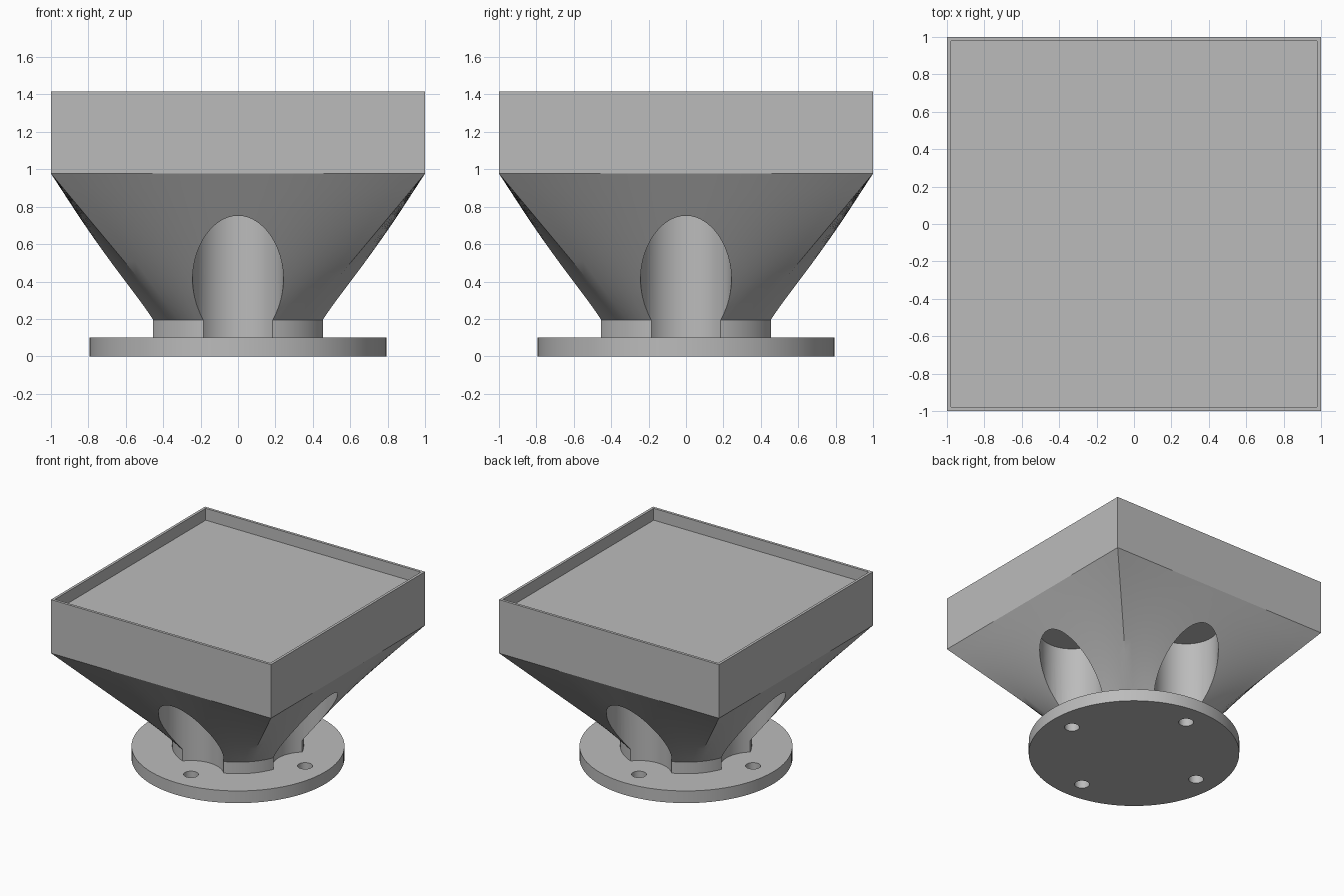
import bpy
import bmesh
from math import cos, sin, pi
from mathutils import Matrix, Vector

cube = bpy.data.objects.get("Cube")
if cube:
    bpy.data.objects.remove(cube, do_unlink=True)

grey = bpy.data.materials.new("plain grey")
grey.use_nodes = True
grey.diffuse_color = (0.5, 0.5, 0.5, 1)
grey.node_tree.nodes["Principled BSDF"].inputs["Base Color"].default_value = (0.5, 0.5, 0.5, 1)

BASE_TOP = 0.1
HUB_TOP = 0.195
HUB_R = 0.49
TRAY_BOTTOM = 0.977
TRAY_TOP = 1.417
FLOOR = 1.32
BOLT_DIST = 0.61
SIDE_STEPS = 20


def make_object(name, bm):
    bmesh.ops.recalc_face_normals(bm, faces=bm.faces)
    mesh = bpy.data.meshes.new(name)
    bm.to_mesh(mesh)
    bm.free()
    mesh.materials.append(grey)
    obj = bpy.data.objects.new(name, mesh)
    bpy.context.collection.objects.link(obj)
    return obj


def cylinder(bm, radius, low, high, x=0, y=0, segments=64):
    bmesh.ops.create_cone(
        bm, cap_ends=True, segments=segments, radius1=radius, radius2=radius,
        depth=high - low, matrix=Matrix.Translation((x, y, (low + high) / 2)))


def four_cylinders(name, radius, low, high):
    """Cutter with one cylinder on each side of the base."""
    bm = bmesh.new()
    for k in range(4):
        cylinder(bm, radius, low, high,
                 BOLT_DIST * cos(k * pi / 2), BOLT_DIST * sin(k * pi / 2))
    obj = make_object(name, bm)
    obj.hide_render = True
    return obj


def cut_and_shade(obj, cutter):
    mod = obj.modifiers.new("cut", "BOOLEAN")
    mod.operation = "DIFFERENCE"
    mod.solver = "EXACT"
    mod.object = cutter
    bpy.ops.object.select_all(action="DESELECT")
    bpy.context.view_layer.objects.active = obj
    obj.select_set(True)
    bpy.ops.object.modifier_apply(modifier=mod.name)
    bpy.data.objects.remove(cutter, do_unlink=True)
    bpy.ops.object.shade_smooth_by_angle(angle=pi / 6)


def section(blend, z, half=1.0):
    """Ring that goes from the hub circle (0) to the tray square (1)."""
    points = []
    for k in range(4):
        turn = Matrix.Rotation(k * pi / 2, 3, "Z")
        for i in range(SIDE_STEPS):
            t = i / SIDE_STEPS
            a = (t - 0.5) * pi / 2
            circle = Vector((HUB_R * cos(a), HUB_R * sin(a), z))
            square = Vector((half, half * (2 * t - 1), z))
            points.append(turn @ circle.lerp(square, blend))
    return points


# Round base plate with four bolt holes
bm = bmesh.new()
cylinder(bm, 0.793, 0, BASE_TOP, segments=96)
base_plate = make_object("base_plate", bm)
cut_and_shade(base_plate, four_cylinders("bolt_holes", 0.056, -0.1, 0.2))

# Hub, round-to-square funnel and shallow tray as one lofted solid
sections = [section(0, BASE_TOP)]
steps = 10
for i in range(steps + 1):
    s = i / steps
    sections.append(section(s, HUB_TOP + s * (TRAY_BOTTOM - HUB_TOP)))
sections += [section(1, TRAY_TOP), section(1, TRAY_TOP, 0.978), section(1, FLOOR, 0.978)]

bm = bmesh.new()
rings = [[bm.verts.new(p) for p in pts] for pts in sections]
for low, high in zip(rings, rings[1:]):
    for i in range(len(low)):
        j = (i + 1) % len(low)
        bm.faces.new((low[i], low[j], high[j], high[i]))
bm.faces.new(rings[0][::-1])
bm.faces.new(rings[-1])
body = make_object("funnel_tray", bm)

# Vertical round pockets that give access to the bolts
cut_and_shade(body, four_cylinders("bolt_pockets", 0.243, 0.02, 0.822))
